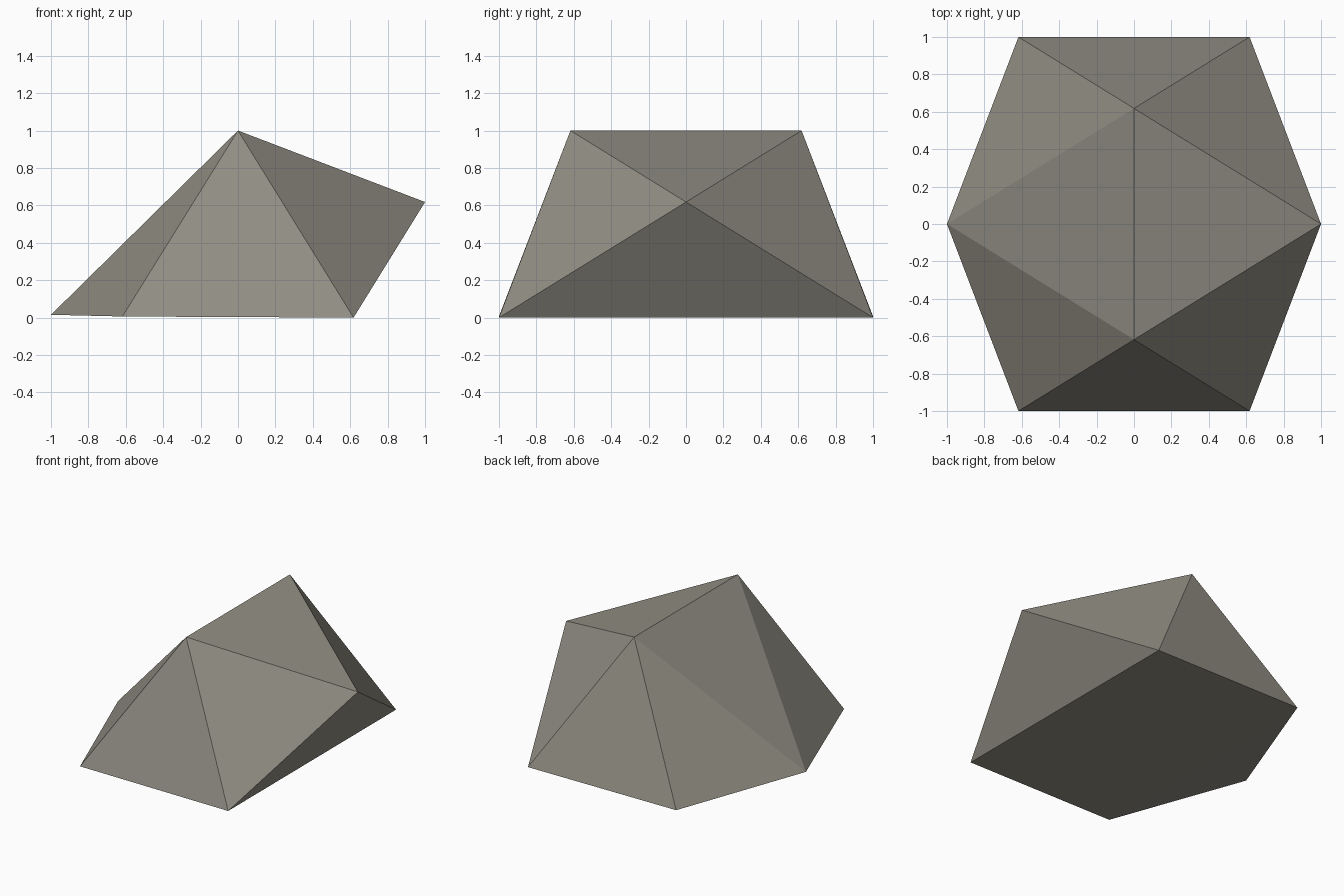
import bpy
import bmesh

if "Cube" in bpy.data.objects:
    bpy.data.objects.remove(bpy.data.objects["Cube"])

# Faceted rock: a cut icosahedron with a flattened left corner
G = 0.618  # golden ratio proportion
corners = [(1, 0, G), (-1, 0, 0.015)]           # right and left tips
for s in (-1, 1):
    corners += [(0, s * G, 1),                  # top ridge ends
                (G, s, 0), (-G, s, 0.006)]      # base corners

bm = bmesh.new()
for c in corners:
    bm.verts.new(c)
bmesh.ops.convex_hull(bm, input=bm.verts[:])
bmesh.ops.recalc_face_normals(bm, faces=bm.faces[:])

mesh = bpy.data.meshes.new("rock")
bm.to_mesh(mesh)
bm.free()
rock = bpy.data.objects.new("rock", mesh)
bpy.context.collection.objects.link(rock)

# Stone colour
stone = bpy.data.materials.new("warm grey stone")
stone.diffuse_color = (0.287, 0.274, 0.231, 1)
stone.use_nodes = True
stone.node_tree.nodes["Principled BSDF"].inputs["Base Color"].default_value = stone.diffuse_color
mesh.materials.append(stone)
